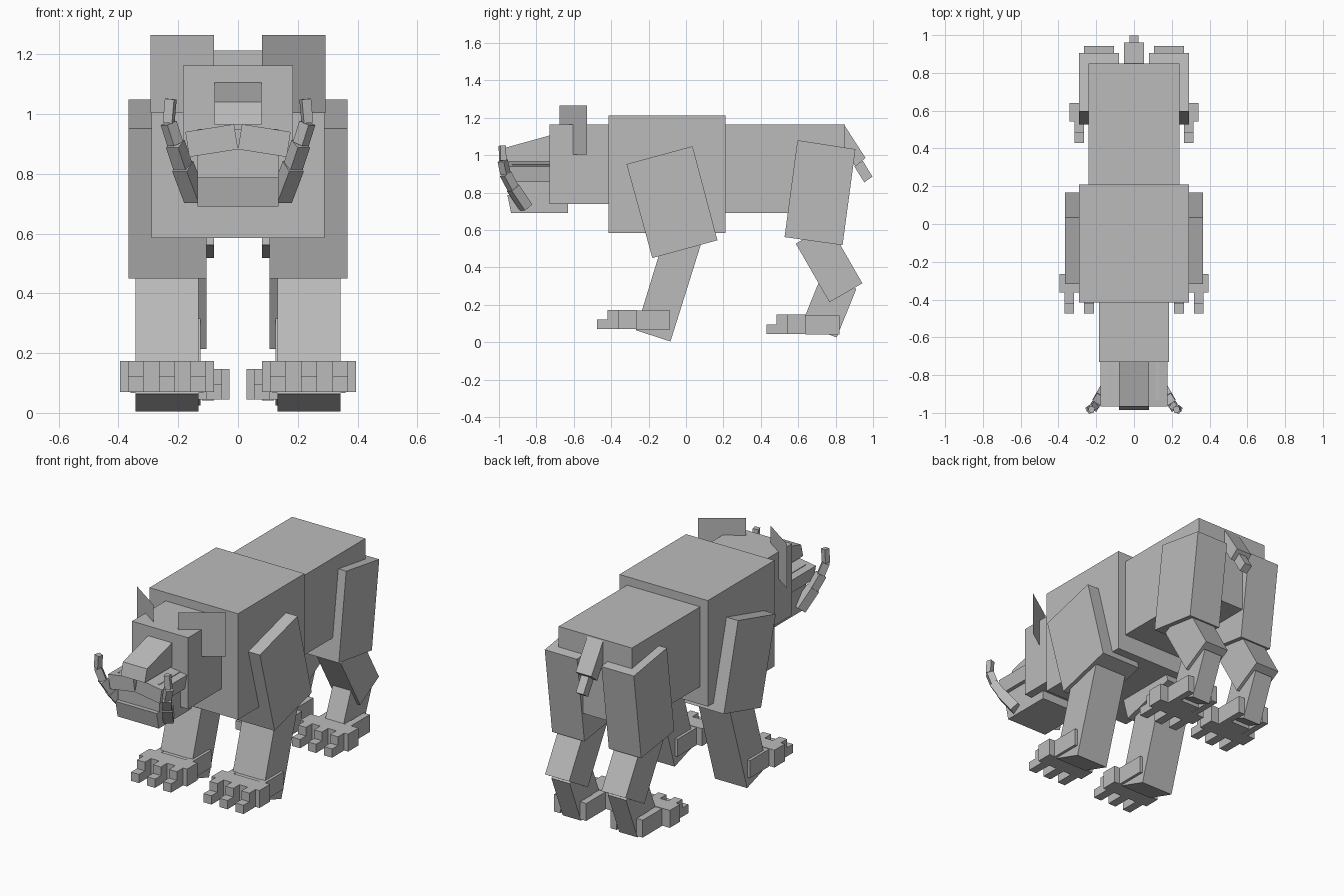
import bpy, bmesh, math
from mathutils import Vector, Matrix

if "Cube" in bpy.data.objects:
    bpy.data.objects.remove(bpy.data.objects["Cube"])

grey = bpy.data.materials.new("stone_grey")
grey.diffuse_color = (0.5, 0.5, 0.5, 1)
grey.use_nodes = True
grey.node_tree.nodes["Principled BSDF"].inputs["Base Color"].default_value = grey.diffuse_color


def finish(name, bm):
    bmesh.ops.recalc_face_normals(bm, faces=bm.faces)
    me = bpy.data.meshes.new(name)
    bm.to_mesh(me)
    bm.free()
    me.materials.append(grey)
    ob = bpy.data.objects.new(name, me)
    bpy.context.collection.objects.link(ob)
    return ob


def prism(name, x0, x1, side):
    """Extrude a side outline of (y, z) points from x0 to x1."""
    bm = bmesh.new()
    a = [bm.verts.new((x0, y, z)) for y, z in side]
    b = [bm.verts.new((x1, y, z)) for y, z in side]
    bm.faces.new(a)
    bm.faces.new(b)
    n = len(side)
    for i in range(n):
        j = (i + 1) % n
        bm.faces.new((a[i], a[j], b[j], b[i]))
    return finish(name, bm)


def box(name, x0, x1, y0, y1, z0, z1):
    return prism(name, x0, x1, [(y0, z0), (y1, z0), (y1, z1), (y0, z1)])


def limb(name, p, q, w):
    """Square bar of width w from p to q."""
    p, q = Vector(p), Vector(q)
    d = q - p
    bm = bmesh.new()
    m = Matrix.Translation((p + q) / 2) @ d.to_track_quat('Z', 'Y').to_matrix().to_4x4()
    bmesh.ops.create_cube(bm, size=1, matrix=m @ Matrix.Diagonal((w, w, d.length, 1)))
    return finish(name, bm)


# Body and head
box("chest", -0.29, 0.29, -0.415, 0.21, 0.585, 1.213)
box("hindquarters", -0.24, 0.24, 0.21, 0.85, 0.69, 1.163)
box("head", -0.184, 0.184, -0.73, -0.415, 0.74, 1.163)
prism("nose_bridge", -0.079, 0.079,
      [(-0.73, 1.105), (-0.965, 1.04), (-0.985, 0.965), (-0.73, 0.965)])
box("muzzle_core", -0.135, 0.135, -0.93, -0.73, 0.78, 0.95)
prism("lower_jaw", -0.135, 0.135,
      [(-0.955, 0.787), (-0.935, 0.69), (-0.63, 0.69), (-0.63, 0.787)])

# Tail
prism("tail_base", -0.052, 0.052,
      [(0.845, 1.163), (0.96, 0.985), (0.906, 0.94), (0.79, 1.12)])
prism("tail_tip", -0.025, 0.025,
      [(0.945, 0.97), (0.997, 0.885), (0.953, 0.855), (0.90, 0.94)])


def paw(label, cx, dy, dz, plate):
    """Wide forefoot, three stepped toes and a plate on each side of the ankle."""
    box(label + "_paw", cx - 0.157, cx + 0.157, -0.362 + dy, -0.265 + dy, 0.07 + dz, 0.173 + dz)
    box(label + "_instep", cx - 0.1, cx + 0.1, -0.265 + dy, -0.2 + dy, 0.07 + dz, 0.168 + dz)
    for i in (-1, 0, 1):
        x = cx + i * 0.105
        box(label + "_toe", x - 0.026, x + 0.026, -0.42 + dy, -0.362 + dy, 0.07 + dz, 0.173 + dz)
        box(label + "_claw", x - 0.026, x + 0.026, -0.475 + dy, -0.42 + dy, 0.07 + dz, 0.122 + dz)
        if i:
            box(label + "_ankle_plate", cx + i * (plate - 0.04), cx + i * plate,
                -0.265 + dy, -0.085 + dy, 0.067 + dz, 0.17 + dz)


for s, tag in ((-1, "left"), (1, "right")):
    # Ear: thin upright sheet angled outwards to the back
    bm = bmesh.new()
    bm.faces.new([bm.verts.new(v) for v in (
        (s * 0.08, -0.675, 1.003), (s * 0.292, -0.53, 1.003),
        (s * 0.292, -0.53, 1.265), (s * 0.08, -0.675, 1.265))])
    finish(tag + "_ear", bm)

    # Upper lip: block rolled down towards the outside
    lip = box(tag + "_lip", 0, s * 0.165, -0.965, -0.73, 0, 0.085)
    lip.rotation_euler.y = s * math.radians(9)
    lip.location = (0, 0, 0.882)

    # Tusk: chain of shrinking bars curving upwards
    path = [(0.145, -0.855, 0.72), (0.185, -0.925, 0.825), (0.21, -0.965, 0.90),
            (0.232, -0.98, 0.97), (0.225, -0.982, 1.05)]
    for i in range(4):
        p, q = path[i], path[i + 1]
        limb(tag + "_tusk", (s * p[0], *p[1:]), (s * q[0], *q[1:]), 0.056 - 0.008 * i)

    # Front leg
    prism(tag + "_shoulder", s * 0.105, s * 0.366,
          [(-0.318, 0.952), (0.035, 1.048), (0.168, 0.545), (-0.18, 0.45)])
    prism(tag + "_foreleg", s * 0.132, s * 0.343,
          [(-0.083, 0.004), (-0.268, 0.064), (-0.125, 0.53), (0.085, 0.54)])
    paw(tag + "_front", s * 0.2375, 0, 0, 0.122)

    # Hind leg
    prism(tag + "_thigh", s * 0.08, s * 0.292,
          [(0.596, 1.08), (0.906, 1.032), (0.837, 0.519), (0.527, 0.562)])
    prism(tag + "_shin", s * 0.106, s * 0.264,
          [(0.767, 0.214), (0.943, 0.315), (0.763, 0.628), (0.587, 0.527)])
    prism(tag + "_hock", s * 0.125, s * 0.245,
          [(0.805, 0.025), (0.62, 0.1), (0.726, 0.36), (0.911, 0.285)])
    paw(tag + "_hind", s * 0.185, 0.905, -0.026, 0.105)
